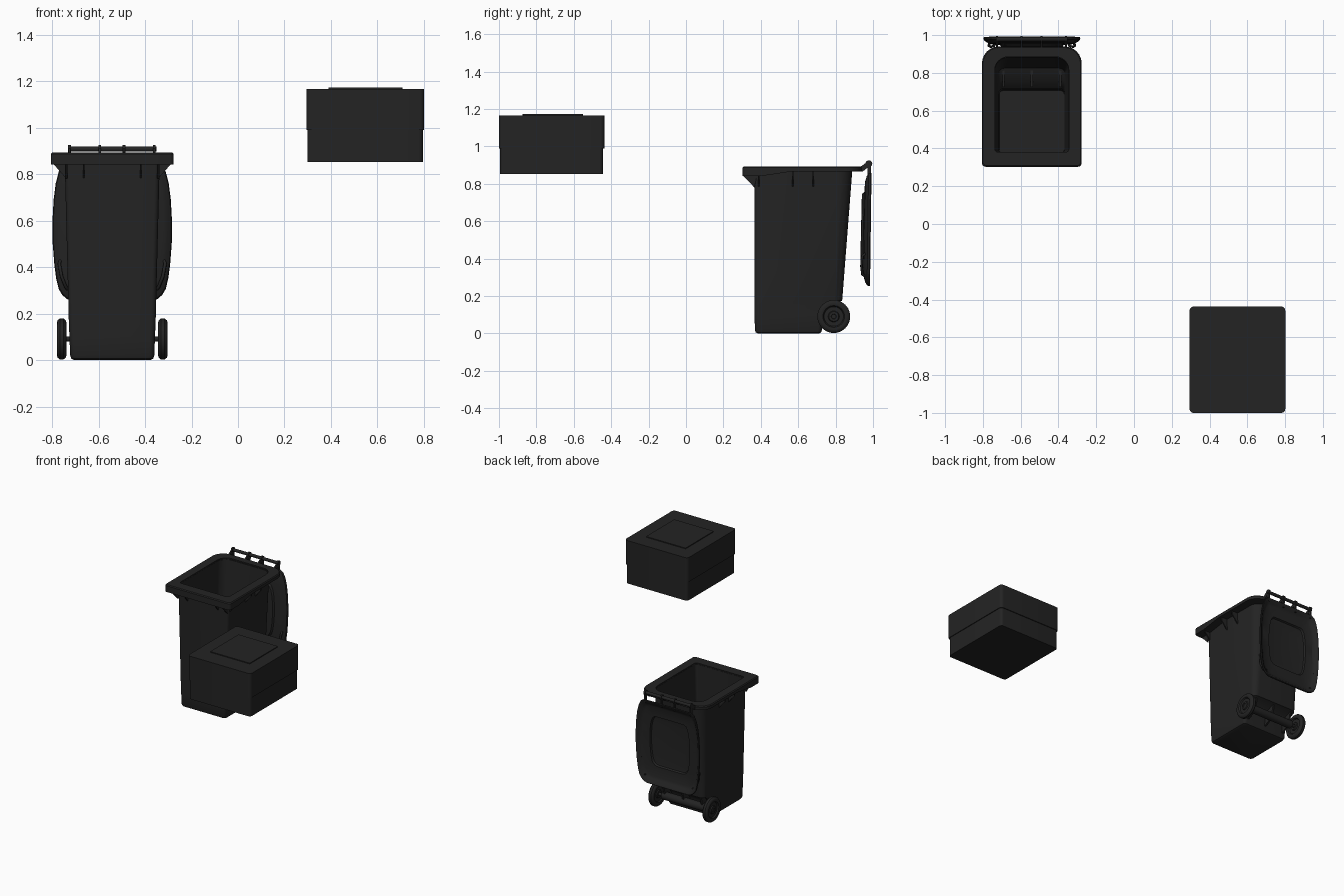
import bpy, bmesh, math
from mathutils import Vector

if "Cube" in bpy.data.objects:
    bpy.data.objects.remove(bpy.data.objects["Cube"])

CX = -0.541          # centre line of the wheeled bin
black = bpy.data.materials.new("black plastic")
black.diffuse_color = (0.017, 0.017, 0.017, 1)
black.use_nodes = True
black.node_tree.nodes["Principled BSDF"].inputs["Base Color"].default_value = black.diffuse_color


def finish(name, bm, angle=35):
    bmesh.ops.recalc_face_normals(bm, faces=bm.faces)
    me = bpy.data.meshes.new(name)
    bm.to_mesh(me)
    bm.free()
    ob = bpy.data.objects.new(name, me)
    bpy.context.collection.objects.link(ob)
    me.materials.append(black)
    bpy.ops.object.select_all(action='DESELECT')
    ob.select_set(True)
    bpy.context.view_layer.objects.active = ob
    bpy.ops.object.shade_smooth_by_angle(angle=math.radians(angle))
    return ob


def loft(name, rings, closed=False, angle=35):
    """Skin a list of equal-length point rings; cap the ends unless closed."""
    bm = bmesh.new()
    vs = [[bm.verts.new(p) for p in r] for r in rings]
    n = len(vs[0])
    for a, b in zip(vs, vs[1:] + ([vs[0]] if closed else [])):
        for i in range(n):
            j = (i + 1) % n
            bm.faces.new((a[i], a[j], b[j], b[i]))
    if not closed:
        bm.faces.new(vs[0])
        bm.faces.new(vs[-1])
    return finish(name, bm, angle)


def rounded(z, cx, hw, y0, y1, rf, rb, mids=(), n=6):
    """Rounded rectangle with front radius rf and back radius rb; z may depend on y."""
    half = []
    for k in range(n + 1):
        a = math.pi / 2 * k / n
        half.append((hw - rf + rf * math.sin(a), y0 + rf - rf * math.cos(a)))
    half += [(hw, y) for y in mids]
    for k in range(n + 1):
        a = math.pi / 2 * k / n
        half.append((hw - rb + rb * math.cos(a), y1 - rb + rb * math.sin(a)))
    pts = half + [(-x, y) for x, y in reversed(half)]
    return [(cx + x, y, z(y) if callable(z) else z) for x, y in pts]


def prism(name, poly, axis_vec):
    """Extrude a planar polygon along a vector, centred on the polygon."""
    d = Vector(axis_vec) / 2
    return loft(name, [[Vector(p) - d for p in poly], [Vector(p) + d for p in poly]])


def lathe_x(name, profile, x, y, z, n=40):
    """Revolve (x offset, radius) points around an axis parallel to x."""
    rings = [[(x + dx, y + r * math.cos(2 * math.pi * k / n), z + r * math.sin(2 * math.pi * k / n))
              for k in range(n)] for dx, r in profile]
    return loft(name, rings)


# Bin body: outer skin up, over the lip, inner skin down to the floor
outer = [(0, .165, .384, .712, .02, .02), (.006, .176, .373, .722, .022, .022),
         (.02, .181, .368, .728, .022, .022), (.10, .184, .367, .735, .022, .022),
         (.15, .186, .367, .77, .022, .022), (.175, .187, .367, .835, .022, .04),
         (.882, .205, .367, .89, .022, .075)]
inner = [(.882, .196, .38, .882, .018, .07), (.185, .178, .38, .825, .015, .035),
         (.16, .177, .38, .76, .015, .02), (.11, .175, .38, .715, .015, .02),
         (.015, .172, .38, .706, .015, .02)]
loft("bin_body", [rounded(p[0], CX, *p[1:]) for p in outer + inner])


# Rim: deeper at the front, thinner towards the back
def rim_low(y):
    t = min(max((y - .40) / .16, 0), 1)
    return .841 + .024 * t


m = (.40, .56)
loft("bin_rim", [
    rounded(rim_low, CX, .2, .372, .888, .02, .072, m),
    rounded(rim_low, CX, .264, .303, .94, .02, .09, m),
    rounded(.886, CX, .264, .303, .94, .02, .09, m),
    rounded(.892, CX, .258, .309, .934, .018, .085, m),
    rounded(.892, CX, .196, .38, .885, .018, .07, m)], closed=True)

# Gussets under the rim
for s in (-1, 1):
    x = CX + s * .1225
    prism("front_gusset", [(x, .37, .85), (x, .325, .85), (x, .325, .838), (x, .37, .78)], (.008, 0, 0))
    x = CX + s * .198
    prism("corner_gusset", [(x, .38, .85), (x, .307, .85), (x, .307, .841), (x, .366, .78)], (.01, 0, 0))
    for y in (.39, .57, .68):
        a, b = CX + s * .198, CX + s * .25
        prism("side_gusset", [(a, y, .868), (b, y, .868), (b, y, .84), (a, y, .78)], (0, .008, 0))

# Wheels with stepped hubs
for s in (-1, 1):
    face = [(.012, .001), (.012, .012), (.016, .014), (.016, .026), (.009, .03), (.009, .052),
            (.018, .058), (.021, .07), (.017, .081), (.008, .088)]
    prof = face + [(-dx, r) for dx, r in reversed(face)]
    lathe_x("wheel", prof, CX + s * .2175, .79, .0905)

# Axle and its housing
lathe_x("axle", [(-.22, .011), (.22, .011)], CX, .79, .0905, 20)
lathe_x("axle_housing", [(-.17, .028), (.17, .028)], CX, .79, .0905, 24)
for s in (-1, 0, 1):
    x = CX + s * .15
    prism("axle_bracket", [(x, .725, .04), (x, .80, .075), (x, .82, .18), (x, .725, .18)], (.012, 0, 0))

# Lid hanging open behind the bin
half = [(.10, .252), (.17, .253), (.195, .262), (.215, .28), (.23, .305), (.241, .35), (.249, .41),
        (.256, .50), (.257, .60), (.252, .69), (.243, .76), (.23, .81), (.213, .845), (.19, .858),
        (.10, .86)]
outline = half + [(-x, z) for x, z in reversed(half)]
ZC = .57


def lid_ring(sx, sz, y):
    return [(CX + x * sx, y - .008 * (.86 - z) / .6, ZC + (z - ZC) * sz) for x, z in outline]


loft("lid", [
    lid_ring(.56, .54, .950), lid_ring(.60, .58, .952), lid_ring(.62, .60, .964),
    lid_ring(.84, .84, .966), lid_ring(.90, .90, .974), lid_ring(.95, .95, .988),
    lid_ring(.99, .99, .992), lid_ring(1, 1, .987), lid_ring(.985, .985, .976),
    lid_ring(.93, .93, .966), lid_ring(.87, .84, .958), lid_ring(.66, .64, .953),
    lid_ring(.63, .61, .942), lid_ring(.58, .56, .940)], angle=25)

# Grab handles near the free end of the lid
for s in (-1, 1):
    cu = bpy.data.curves.new("lid_handle", 'CURVE')
    cu.dimensions = '3D'
    cu.bevel_depth = .007
    cu.bevel_resolution = 2
    cu.use_fill_caps = True
    pts = [(.222, .965, .43), (.228, .943, .415), (.218, .938, .36), (.200, .943, .315), (.19, .97, .30)]
    sp = cu.splines.new('POLY')
    sp.points.add(len(pts) - 1)
    for p, (x, y, z) in zip(sp.points, pts):
        p.co = (CX + s * x, y, z, 1)
    cu.materials.append(black)
    bpy.context.collection.objects.link(bpy.data.objects.new("lid_handle", cu))

# Hinge bar, knuckles and arms to rim and lid
HY, HZ = .978, .907
lathe_x("hinge_bar", [(-.19, .011), (.19, .011)], CX, HY, HZ, 20)
for dx in (-.184, -.054, .051, .181):
    x = CX + dx
    lathe_x("hinge_knuckle", [(-.006, .018), (.006, .018)], x, HY, HZ, 20)
    prism("rim_arm", [(x, .925, .866), (x, .945, .866), (x, .985, .897), (x, .97, .917), (x, .925, .886)],
          (.01, 0, 0))
    prism("lid_arm", [(x, .97, .835), (x, .988, .835), (x, .99, .905), (x, .97, .905)], (.01, 0, 0))

# Floating storage box: tray, lid and raised panel
BX = .5475
for name, z0, z1, hw, y0, y1, r in (
        ("box_tray", .851, .989, .248, -.994, -.443, .02),
        ("box_lid", .989, 1.166, .2535, -1.0, -.437, .022),
        ("box_top_panel", 1.165, 1.172, .159, -.874, -.55, .004)):
    loft(name, [rounded(z, BX, hw, y0, y1, r, r) for z in (z0, z1)])
